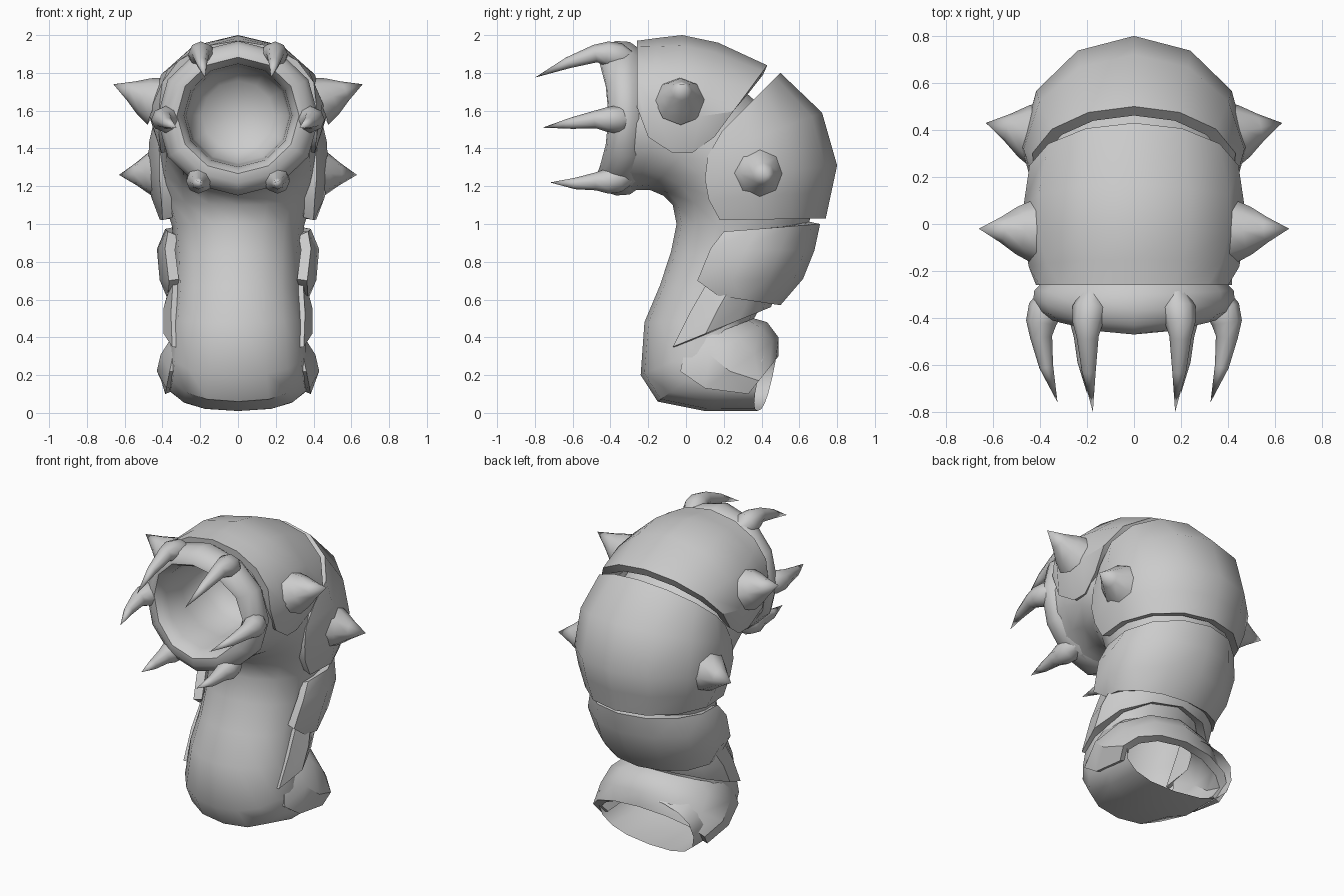
import bpy, bmesh, math
from mathutils import Vector

if "Cube" in bpy.data.objects:
    bpy.data.objects.remove(bpy.data.objects["Cube"])

grey = bpy.data.materials.new("stone_grey")
grey.diffuse_color = (0.6, 0.6, 0.6, 1)
grey.use_nodes = True
grey.node_tree.nodes["Principled BSDF"].inputs["Base Color"].default_value = grey.diffuse_color


def loft(name, rings, closed=True, thickness=0, angle=40):
    """Skin a list of equally long vertex rings, facing outward."""
    bm = bmesh.new()
    rows = [[bm.verts.new(p) for p in r] for r in rings]
    n = len(rings[0])
    first = []
    for i in range(len(rows) - 1):
        for j in range(n if closed else n - 1):
            k = (j + 1) % n
            f = bm.faces.new((rows[i][j], rows[i][k], rows[i + 1][k], rows[i + 1][j]))
            if i == 0:
                first.append(f)
    bm.normal_update()
    mid = sum((Vector(p) for p in rings[0] + rings[1]), Vector()) / (2 * n)
    if sum(f.normal.dot(f.calc_center_median() - mid) for f in first) < 0:
        bmesh.ops.reverse_faces(bm, faces=bm.faces[:])
    bmesh.ops.remove_doubles(bm, verts=bm.verts[:], dist=0.0005)
    me = bpy.data.meshes.new(name)
    bm.to_mesh(me)
    bm.free()
    me.materials.append(grey)
    ob = bpy.data.objects.new(name, me)
    bpy.context.collection.objects.link(ob)
    bpy.ops.object.select_all(action='DESELECT')
    ob.select_set(True)
    bpy.context.view_layer.objects.active = ob
    if thickness:
        mod = ob.modifiers.new("thickness", 'SOLIDIFY')
        mod.thickness = thickness
        mod.offset = -1
        bpy.ops.object.modifier_apply(modifier=mod.name)
    bpy.ops.object.shade_smooth_by_angle(angle=math.radians(angle))
    return ob


def arc(front, back, w, amax, n, power=1.0):
    """Elliptical arc around the back, reaching amax degrees to each side.
    A power below 1 makes it boxier."""
    a = math.radians(amax)
    k = -math.cos(a)
    f, b = Vector((0, *front)), Vector((0, *back))
    c = (f + b * k) / (1 + k)
    steps = n if amax == 180 else n - 1

    def box(v):
        return math.copysign(abs(v) ** power, v)
    return [c + (b - c) * box(math.cos(t)) + Vector((w * box(math.sin(t)), 0, 0))
            for t in (-a + 2 * a * i / steps for i in range(n))]


def tube(path, radii, n=8):
    """Rings along a path, ending in a point where the radius is zero."""
    rings = []
    for i, p in enumerate(path):
        d = (path[min(i + 1, len(path) - 1)] - path[max(i - 1, 0)]).normalized()
        u = d.cross(Vector((0, 0, 1)) if abs(d.z) < 0.8 else Vector((1, 0, 0))).normalized()
        v = d.cross(u)
        rings.append([p + (u * math.cos(2 * math.pi * j / n) + v * math.sin(2 * math.pi * j / n)) * radii[i]
                      for j in range(n)])
    return rings


# Soft inner body, open at the tail: belly point, back point, half width, boxiness
body = [((0.38, 0.01), (0.46, 0.37), 0.375, 0.8), ((0.10, 0.01), (0.42, 0.41), 0.385, 0.8),
        ((-0.15, 0.06), (0.36, 0.44), 0.37, 0.85), ((-0.24, 0.20), (0.34, 0.45), 0.36, 0.9),
        ((-0.22, 0.48), (0.36, 0.50), 0.345, 1), ((-0.14, 0.67), (0.43, 0.62), 0.33, 1),
        ((-0.08, 0.85), (0.56, 0.78), 0.335, 1), ((-0.05, 1.00), (0.65, 0.98), 0.35, 1),
        ((-0.07, 1.10), (0.68, 1.22), 0.40, 1), ((-0.12, 1.15), (0.54, 1.50), 0.42, 1),
        ((-0.19, 1.18), (0.30, 1.71), 0.41, 1), ((-0.26, 1.18), (-0.05, 1.88), 0.41, 1),
        ((-0.32, 1.16), (-0.28, 1.91), 0.39, 1)]
body_rings = [arc(f, b, w, 180, 16, e) for f, b, w, e in body]
for p in body_rings[0]:  # the tail opening is cut slightly askew
    p.y -= 0.10 * p.x
loft("body", body_rings)

# Overlapping back plates: lower edge point, spine point, half width, reach
plates = {
    "head_plate": [((-0.26, 1.62), (-0.26, 1.97), 0.42, 97), ((-0.20, 1.46), (-0.15, 1.985), 0.45, 112),
                   ((-0.07, 1.375), (-0.02, 2.0), 0.47, 120), ((0.03, 1.375), (0.17, 1.96), 0.47, 120),
                   ((0.15, 1.46), (0.43, 1.84), 0.45, 108)],
    "shoulder_plate": [((0.19, 1.49), (0.50, 1.80), 0.44, 105), ((0.115, 1.36), (0.72, 1.59), 0.47, 118),
                       ((0.10, 1.24), (0.80, 1.31), 0.48, 120), ((0.12, 1.13), (0.77, 1.17), 0.46, 118),
                       ((0.18, 1.02), (0.74, 1.03), 0.42, 108)],
    "middle_plate": [((0.20, 0.96), (0.71, 1.00), 0.39, 108), ((0.13, 0.87), (0.68, 0.86), 0.43, 116),
                     ((0.06, 0.70), (0.62, 0.71), 0.415, 118), ((0.17, 0.62), (0.50, 0.57), 0.38, 105)],
    "lower_plate": [((0.13, 0.72), (0.48, 0.66), 0.36, 108), ((0.02, 0.53), (0.465, 0.60), 0.395, 116),
                    ((-0.07, 0.35), (0.45, 0.56), 0.395, 118)],
    "tail_plate": [((0.0, 0.36), (0.36, 0.50), 0.35, 108), ((-0.03, 0.22), (0.43, 0.48), 0.41, 118),
                   ((0.10, 0.13), (0.49, 0.40), 0.43, 118), ((0.33, 0.10), (0.49, 0.30), 0.41, 110)],
}
for name, secs in plates.items():
    loft(name, [arc(f, b, w, a, 9) for f, b, w, a in secs], closed=False, thickness=0.055, angle=35)

# Round lip running back into the throat: radius, depth
HEAD_Z = 1.56
profile = [(0.36, -0.24), (0.40, -0.29), (0.405, -0.35), (0.385, -0.40), (0.34, -0.435), (0.305, -0.44),
           (0.285, -0.41), (0.27, -0.36), (0.26, -0.2), (0.25, 0.0), (0.18, 0.10), (0.0, 0.13)]
rings = []
for r, y in profile:
    ring = []
    lift = 0.015 if r < 0.31 else 0
    for i in range(12):
        t = 2 * math.pi * i / 12
        wave = -0.03 * math.cos(2 * t) * max(0, min(1, (-y - 0.25) / 0.15))
        ring.append(Vector((r * 1.06 * math.sin(t), y + wave, HEAD_Z + lift + r * 1.01 * math.cos(t))))
    rings.append(ring)
loft("mouth_lip", rings, angle=55)

# Six curved fangs flaring out of the lip: angle, tip position
for side, s in (("right", 1), ("left", -1)):
    for row, deg, tip in (("upper", 60, (0.175, -0.80, 1.775)), ("middle", -1, (0.325, -0.76, 1.51)),
                          ("lower", -58, (0.20, -0.72, 1.22))):
        a = math.radians(deg)
        out = Vector((s * math.cos(a), 0, math.sin(a)))
        tip = Vector((s * tip[0], *tip[1:]))
        path = [Vector((0, y, HEAD_Z)) + out * r
                for r, y in ((0.355, -0.30), (0.375, -0.36), (0.395, -0.42), (0.395, -0.48))]
        path += [path[-1].lerp(tip, 0.45) + out * 0.01, tip]
        loft(f"{row}_fang_{side}", tube(path, (0.05, 0.075, 0.065, 0.047, 0.03, 0)), angle=60)

# Side spikes: base centre, tip, base radius
for side, s in (("right", 1), ("left", -1)):
    for row, c, tip, r in (("head", (0.43, -0.03, 1.65), (0.66, -0.02, 1.74), 0.135),
                           ("shoulder", (0.40, 0.38, 1.27), (0.63, 0.43, 1.26), 0.15)):
        c, tip = Vector((s * c[0], *c[1:])), Vector((s * tip[0], *tip[1:]))
        path = [c, c.lerp(tip, 0.3), c.lerp(tip, 0.6), tip]
        loft(f"{row}_spike_{side}", tube(path, (r, r * 0.75, r * 0.4, 0)), angle=60)
